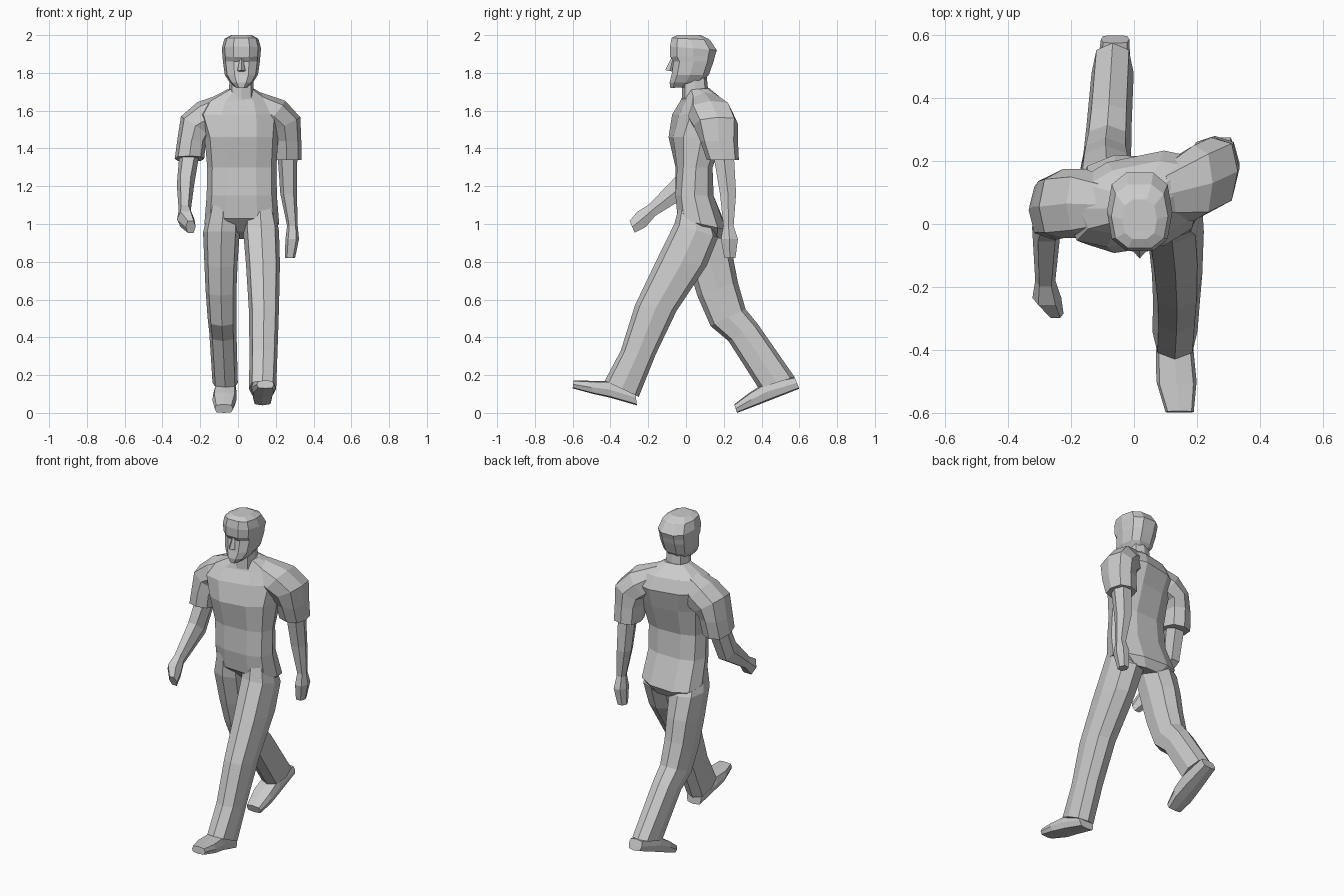
import bpy, bmesh, math
from mathutils import Vector


def loft(name, rings, n=8, p=0.75):
    """Skin rings given as (y1, z1, y2, z2, centre x, half width[, side tilt y, side tilt z])."""
    bm = bmesh.new()
    loops = []
    for y1, z1, y2, z2, cx, rx, *tilt in rings:
        a, b = Vector((cx, y1, z1)), Vector((cx, y2, z2))
        ty, tz = (tilt + [0, 0])[:2]
        side = Vector((rx, ty, tz))
        loop = []
        for k in range(n):
            t = 2 * math.pi * k / n
            c, s = math.cos(t), math.sin(t)
            c = math.copysign(abs(c) ** p, c) if abs(c) > 1e-6 else 0
            s = math.copysign(abs(s) ** p, s) if abs(s) > 1e-6 else 0
            loop.append(bm.verts.new((a + b) / 2 + side * c + (b - a) / 2 * s))
        loops.append(loop)
    for l1, l2 in zip(loops, loops[1:]):
        for k in range(n):
            m = (k + 1) % n
            bm.faces.new((l1[k], l1[m], l2[m], l2[k]))
    bm.faces.new(loops[0])
    bm.faces.new(loops[-1])
    bmesh.ops.recalc_face_normals(bm, faces=bm.faces)
    me = bpy.data.meshes.new(name)
    bm.to_mesh(me)
    bm.free()
    ob = bpy.data.objects.new(name, me)
    bpy.context.collection.objects.link(ob)
    return ob


# Shirt body and hips, shoulders twisted against the stride
loft("torso", [
    (0.03, 0.96, 0.19, 0.92, 0.02, 0.12),
    (-0.045, 1.03, 0.22, 0.97, 0.02, 0.198, -0.01),
    (-0.06, 1.15, 0.15, 1.15, 0.02, 0.186),
    (-0.055, 1.30, 0.14, 1.30, 0.02, 0.183, 0.01),
    (-0.085, 1.46, 0.19, 1.46, 0.018, 0.195, 0.03),
    (-0.06, 1.58, 0.22, 1.58, 0.005, 0.22, 0.045),
    (-0.02, 1.65, 0.19, 1.655, 0.008, 0.18, 0.035),
    (0.0, 1.71, 0.12, 1.72, 0.018, 0.07, 0.01)], n=10)

# Neck and head
loft("neck", [
    (-0.02, 1.66, 0.12, 1.68, 0.018, 0.068),
    (-0.02, 1.78, 0.11, 1.78, 0.018, 0.062)])
loft("head", [
    (-0.085, 1.72, 0.02, 1.725, 0.018, 0.03),
    (-0.09, 1.75, 0.09, 1.75, 0.018, 0.062),
    (-0.08, 1.79, 0.125, 1.79, 0.018, 0.088),
    (-0.07, 1.86, 0.15, 1.86, 0.018, 0.098),
    (-0.088, 1.885, 0.158, 1.89, 0.018, 0.10),
    (-0.09, 1.94, 0.168, 1.92, 0.018, 0.104),
    (-0.08, 1.985, 0.13, 1.975, 0.018, 0.09),
    (-0.05, 2.0, 0.08, 2.0, 0.018, 0.055)], n=10)
loft("nose", [
    (-0.11, 1.815, -0.06, 1.805, 0.018, 0.022),
    (-0.08, 1.875, -0.06, 1.875, 0.018, 0.008)], n=4)

# Shoulders running out from the neck and down into the sleeves
loft("left_sleeve", [
    (-0.01, 1.64, 0.13, 1.65, -0.04, 0.03, 0, -0.05),
    (-0.045, 1.56, 0.175, 1.57, -0.155, 0.06, 0, -0.08),
    (-0.045, 1.52, 0.175, 1.52, -0.225, 0.077, 0.01, -0.05),
    (-0.05, 1.44, 0.16, 1.44, -0.246, 0.076),
    (-0.05, 1.36, 0.14, 1.33, -0.257, 0.078)])
loft("right_sleeve", [
    (0.02, 1.64, 0.17, 1.65, 0.08, 0.03, 0, 0.055),
    (0.01, 1.57, 0.25, 1.585, 0.19, 0.06, 0, 0.075),
    (0.04, 1.52, 0.275, 1.53, 0.245, 0.085, 0.01, 0.04),
    (0.075, 1.44, 0.275, 1.44, 0.255, 0.08),
    (0.11, 1.34, 0.28, 1.34, 0.257, 0.078)])

# Arms with hands
loft("left_arm", [
    (-0.02, 1.37, 0.10, 1.33, -0.26, 0.052),
    (-0.06, 1.255, 0.04, 1.16, -0.278, 0.046),
    (-0.20, 1.105, -0.16, 1.04, -0.282, 0.032)], n=6)
loft("left_hand", [
    (-0.20, 1.105, -0.16, 1.04, -0.282, 0.032),
    (-0.26, 1.07, -0.21, 0.98, -0.277, 0.046),
    (-0.30, 1.02, -0.27, 0.95, -0.25, 0.026)], n=6)
loft("right_arm", [
    (0.14, 1.36, 0.26, 1.36, 0.262, 0.052),
    (0.175, 1.16, 0.27, 1.16, 0.268, 0.044),
    (0.195, 0.99, 0.255, 0.99, 0.288, 0.028)], n=6)
loft("right_hand", [
    (0.195, 0.99, 0.255, 0.99, 0.288, 0.028),
    (0.18, 0.92, 0.28, 0.92, 0.287, 0.036),
    (0.20, 0.82, 0.265, 0.82, 0.275, 0.027)], n=6)

# Trouser legs, tucked up inside the hips
loft("front_leg", [
    (-0.035, 1.10, 0.12, 1.10, 0.115, 0.075),
    (-0.062, 1.00, 0.17, 0.93, 0.122, 0.095),
    (-0.16, 0.80, 0.11, 0.78, 0.132, 0.09),
    (-0.27, 0.57, -0.05, 0.54, 0.137, 0.08),
    (-0.345, 0.33, -0.16, 0.31, 0.135, 0.074),
    (-0.43, 0.17, -0.25, 0.085, 0.13, 0.072)])
loft("back_leg", [
    (-0.035, 1.10, 0.12, 1.10, -0.075, 0.075),
    (-0.03, 0.96, 0.21, 0.95, -0.088, 0.097),
    (0.015, 0.77, 0.25, 0.82, -0.09, 0.088),
    (0.06, 0.62, 0.275, 0.69, -0.09, 0.082),
    (0.13, 0.46, 0.315, 0.55, -0.085, 0.076),
    (0.225, 0.38, 0.38, 0.47, -0.08, 0.072),
    (0.385, 0.13, 0.575, 0.19, -0.068, 0.067)])

# Shoes
loft("front_shoe", [
    (-0.595, 0.172, -0.60, 0.13, 0.145, 0.045),
    (-0.51, 0.17, -0.49, 0.10, 0.135, 0.064),
    (-0.42, 0.17, -0.40, 0.08, 0.13, 0.06),
    (-0.27, 0.12, -0.26, 0.04, 0.13, 0.05)], p=0.5)
loft("back_shoe", [
    (0.255, 0.045, 0.27, 0.0, -0.075, 0.048),
    (0.34, 0.11, 0.35, 0.03, -0.072, 0.064),
    (0.42, 0.16, 0.44, 0.065, -0.068, 0.06),
    (0.575, 0.19, 0.60, 0.128, -0.06, 0.045)], p=0.5)
